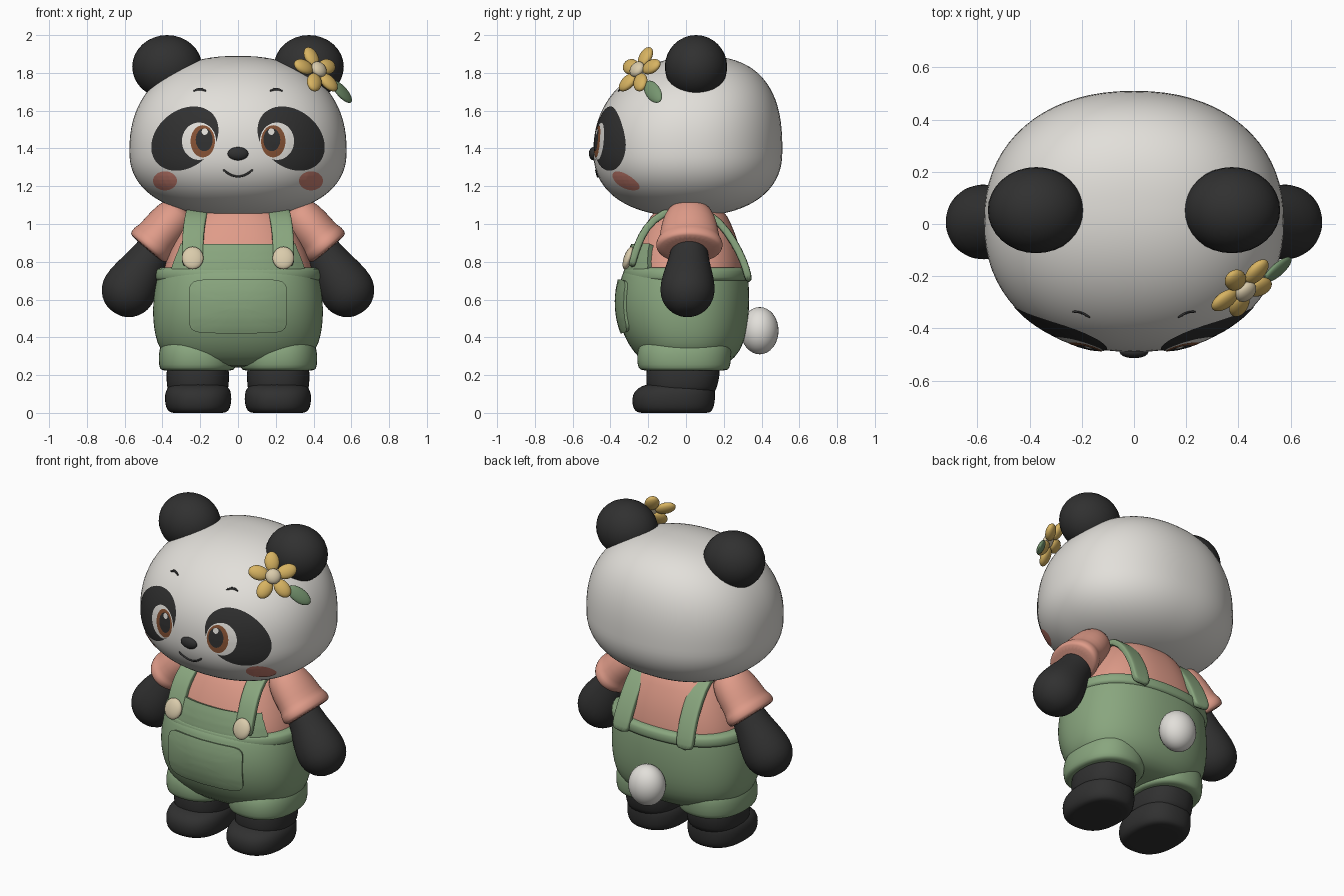
import bpy, bmesh, math
from mathutils import Vector, Matrix
from mathutils.bvhtree import BVHTree

if "Cube" in bpy.data.objects:
    bpy.data.objects.remove(bpy.data.objects["Cube"])

def material(name, r, g, b):
    m = bpy.data.materials.new(name)
    m.diffuse_color = (r, g, b, 1)
    m.use_nodes = True
    m.node_tree.nodes["Principled BSDF"].inputs["Base Color"].default_value = m.diffuse_color
    return m

WHITE = material("warm white", .76, .74, .70)
BLACK = material("soft black", .03, .03, .03)
SALMON = material("salmon", .74, .33, .25)
GREEN = material("sage green", .25, .38, .21)
YELLOW = material("flower yellow", .68, .45, .12)
CREAM = material("cream", .70, .60, .41)
BROWN = material("eye brown", .24, .085, .035)
BLUSH = material("blush", .60, .22, .17)
LEAF = material("leaf green", .18, .30, .16)

def finish(name, bm, mat, sub=0):
    me = bpy.data.meshes.new(name)
    bm.to_mesh(me)
    bm.free()
    ob = bpy.data.objects.new(name, me)
    bpy.context.collection.objects.link(ob)
    me.materials.append(mat)
    bpy.ops.object.select_all(action='DESELECT')
    ob.select_set(True)
    bpy.context.view_layer.objects.active = ob
    if sub:
        for p in me.polygons:
            p.use_smooth = True
        ob.modifiers.new("smooth", 'SUBSURF').levels = sub
        ob.modifiers["smooth"].render_levels = sub
    else:
        bpy.ops.object.shade_smooth_by_angle(angle=math.radians(50))
    return ob

def spow(v, e):
    return math.copysign(abs(v) ** e, v)

def ball(name, mat, loc, radii, axes=None, seg=32):
    bm = bmesh.new()
    bmesh.ops.create_uvsphere(bm, u_segments=seg, v_segments=seg // 2, radius=1)
    rot = Matrix(axes).transposed().to_4x4() if axes else Matrix.Identity(4)
    bm.transform(Matrix.Translation(loc) @ rot @ Matrix.Diagonal((*radii, 1)))
    return finish(name, bm, mat)

def sweep(name, mat, pts, ref=(1, 0, 0), axis=None, n=32, exp=2.0, sub=1):
    """Rings (x, y, z, a, b): a along ref, b across it."""
    bm, rings = bmesh.new(), []
    P = [Vector(p[:3]) for p in pts]
    for i, p in enumerate(pts):
        t = Vector(axis) if axis else P[min(i + 1, len(P) - 1)] - P[max(i - 1, 0)]
        t.normalize()
        u = Vector(ref)
        u = (u - t * u.dot(t)).normalized()
        v = t.cross(u)
        ring = []
        for k in range(n):
            a = 2 * math.pi * k / n
            ring.append(bm.verts.new(P[i] + u * p[3] * spow(math.cos(a), 2 / exp)
                                     + v * p[4] * spow(math.sin(a), 2 / exp)))
        rings.append(ring)
    for r, s in zip(rings, rings[1:]):
        for k in range(n):
            bm.faces.new((r[k], r[(k + 1) % n], s[(k + 1) % n], s[k]))
    bm.faces.new(rings[0][::-1])
    bm.faces.new(rings[-1])
    bmesh.ops.recalc_face_normals(bm, faces=bm.faces)
    return finish(name, bm, mat, sub)

def loft(name, mat, rows, x=0, exp=2.0, n=48):
    """Rows (z, half width, front y, back y)."""
    return sweep(name, mat, [(x, (f + b) / 2, z, w, (b - f) / 2) for z, w, f, b in rows],
                 axis=(0, 0, 1), exp=exp, n=n)

def surface(ob):
    return BVHTree.FromObject(ob, bpy.context.evaluated_depsgraph_get())

def project(tree, x, z, off):
    hit, nor, *_ = tree.ray_cast(Vector((x, -2, z)), Vector((0, 1, 0)))
    return hit + (nor if nor.y < 0 else -nor) * off

def plate(name, mat, tree, outline, off, thick=0, K=10):
    """Star-shaped x-z outline laid onto the front of a surface."""
    bm = bmesh.new()
    cx = sum(p[0] for p in outline) / len(outline)
    cz = sum(p[1] for p in outline) / len(outline)
    mid = bm.verts.new(project(tree, cx, cz, off))
    rings = [[bm.verts.new(project(tree, cx + (x - cx) * k / K, cz + (z - cz) * k / K, off))
              for x, z in outline] for k in range(1, K + 1)]
    n = len(outline)
    for i in range(n):
        j = (i + 1) % n
        bm.faces.new((mid, rings[0][i], rings[0][j]))
        for r, s in zip(rings, rings[1:]):
            bm.faces.new((r[i], s[i], s[j], r[j]))
    bm.normal_update()
    if sum(f.normal.y for f in bm.faces) > 0:
        bmesh.ops.reverse_faces(bm, faces=bm.faces)
    if thick:
        bmesh.ops.solidify(bm, geom=bm.faces[:], thickness=thick)
        bmesh.ops.recalc_face_normals(bm, faces=bm.faces)
    return finish(name, bm, mat)

def oval(cx, cz, a, b, deg=0, exp=2, n=48):
    c, s = math.cos(math.radians(deg)), math.sin(math.radians(deg))
    pts = []
    for k in range(n):
        t = 2 * math.pi * k / n
        p, q = a * spow(math.cos(t), 2 / exp), b * spow(math.sin(t), 2 / exp)
        pts.append((cx + p * c - q * s, cz + p * s + q * c))
    return pts

# Head: squarish egg with a sloping forehead
bm = bmesh.new()
bmesh.ops.create_uvsphere(bm, u_segments=72, v_segments=48, radius=1)
for v in bm.verts:
    h = math.hypot(v.co.x, v.co.y)
    cx, cy = (v.co.x / h, v.co.y / h) if h > 1e-5 else (0, 0)
    up = spow(v.co.z, 2 / 2.3)
    h = h ** (2 / 2.3)
    v.co = (.575 * h * spow(cx, 2 / 2.2),
            .01 + .5 * h * spow(cy, 2 / 2.2) + (.07 * up * up if up > 0 else 0),
            1.385 + up * (.505 if up > 0 else .345))
head = finish("head", bm, WHITE)
face = surface(head)

# Shirt torso and overalls body
shirt = loft("shirt", SALMON, [(.66, .40, -.30, .30), (.72, .40, -.305, .31), (.80, .385, -.295, .30),
             (.90, .345, -.262, .28), (1.0, .29, -.215, .24), (1.08, .22, -.16, .2), (1.11, .12, -.1, .12)], exp=2.4)
pants = loft("overalls", GREEN, [(.24, .20, -.13, .14), (.26, .34, -.22, .23), (.33, .415, -.285, .29),
             (.41, .44, -.33, .318), (.5, .452, -.358, .332), (.6, .45, -.366, .336), (.69, .437, -.352, .333),
             (.75, .425, -.332, .325), (.77, .41, -.318, .31)], exp=2.3)
loft("waistband", GREEN, [(.695, .42, -.31, .32), (.70, .442, -.335, .342), (.735, .444, -.335, .345),
     (.765, .436, -.33, .34), (.775, .41, -.30, .31)], exp=2.3)
torso, front = surface(shirt), surface(pants)

# Bib and front pocket
def edge(a, b, m=12):
    return [(a[0] + (b[0] - a[0]) * i / m, a[1] + (b[1] - a[1]) * i / m) for i in range(m)]
corners = [(-.335, .72), (.335, .72), (.33, .77), (.285, .885), (-.285, .885), (-.33, .77)]
plate("bib", GREEN, torso, sum((edge(a, b) for a, b in zip(corners, corners[1:] + corners[:1])), []), .028, .04)
plate("pocket", GREEN, front, oval(0, .565, .253, .138, exp=7, n=96), .016, .03)

# Nose, mouth, tail
ball("nose", BLACK, (0, -.49, 1.372), (.055, .024, .035))
smile = [project(face, x, 1.252 + 6 * x * x, .002) for x in [-.08 + .016 * i for i in range(11)]]
sweep("mouth", BLACK, [(*p, .006, .006) for p in smile], ref=(0, 0, 1), n=8)
ball("tail", WHITE, (0, .39, .435), (.112, .1, .125))

for s, side in ((1, "left"), (-1, "right")):
    # Painted face
    plate(side + "_eye_patch", BLACK, face, oval(s * .28, 1.452, .195, .148, -40 * s), .003)
    plate(side + "_eye_white", WHITE, face, oval(s * .205, 1.438, .09, .098), .005)
    plate(side + "_iris", BROWN, face, oval(s * .185, 1.437, .064, .084), .007)
    plate(side + "_pupil", BLACK, face, oval(s * .177, 1.445, .044, .06), .009)
    plate(side + "_eye_glint", WHITE, face, oval(s * .174, 1.487, .016, .017), .0105, K=3)
    plate(side + "_cheek", BLUSH, face, oval(s * .385, 1.23, .063, .05), .003)
    brow = [project(face, s * .202 + d, 1.713 - 9 * d * d, .001) for d in (-.035, -.018, 0, .018, .035)]
    sweep(side + "_brow", BLACK, [(*p, r, .005) for p, r in zip(brow, (.004, .008, .01, .008, .004))],
          ref=(0, 0, 1), n=8)
    # Ear
    ball(side + "_ear", BLACK, (s * .375, .053, 1.832), (.185, .165, .168))
    # Arm with mitten hand
    d = Vector((s * .54, -.04, -.84)).normalized()
    base = Vector((s * .575, .008, .655))
    sweep(side + "_arm", BLACK, [(*(base + d * t), a, a) for t, a in
          ((-.34, .09), (-.21, .1), (-.12, .125), (-.03, .145), (.04, .145), (.095, .118), (.132, .075), (.148, .03))],
          ref=(0, 1, 0), axis=d)
    # Sleeve with rolled hem
    d = Vector((s * .65, 0, -.76)).normalized()
    base = Vector((s * .478, .018, .868))
    sweep(side + "_sleeve", SALMON, [(*(base + d * t), a, b) for t, a, b in
          ((-.29, .08, .07), (-.26, .12, .10), (-.17, .15, .118), (-.07, .158, .116), (-.055, .172, .124),
           (-.03, .178, .128), (-.005, .174, .124), (.005, .15, .11))], ref=(0, 1, 0), axis=d)
    # Strap over the shoulder, with button
    sweep(side + "_strap", GREEN, [(s * x, y, z, .057, .02) for x, y, z in
          ((.24, -.29, .77), (.24, -.278, .82), (.24, -.255, .89), (.235, -.215, .98), (.22, -.13, 1.06),
           (.205, 0, 1.09), (.205, .13, 1.06), (.21, .22, .96), (.215, .285, .85), (.222, .32, .76),
           (.225, .335, .69))], n=24, exp=5)
    ball(side + "_button", CREAM, (s * .24, -.305, .82), (.057, .063, .024),
         [(1, 0, 0), (0, .33, .944), (0, -.944, .33)])
    # Shorts leg, leg and foot
    loft(side + "_shorts_cuff", GREEN, [(.225, .17, -.21, .19), (.225, .195, -.245, .225), (.25, .205, -.258, .236),
         (.31, .207, -.262, .242), (.36, .196, -.25, .24), (.43, .16, -.2, .2)], x=s * .215, exp=2.3, n=32)
    loft(side + "_leg", BLACK, [(.08, .15, -.2, .15), (.14, .165, -.21, .165), (.2, .167, -.212, .182),
         (.3, .165, -.21, .18)], x=s * .213, exp=2.3, n=32)
    loft(side + "_foot", BLACK, [(0, .12, -.22, .10), (0, .15, -.26, .13), (.025, .172, -.282, .148),
         (.075, .178, -.288, .155), (.115, .174, -.275, .155), (.145, .155, -.235, .15), (.16, .11, -.17, .12)],
         x=s * .211, exp=2.4, n=32)

# Flower with leaf by the ear
N = Vector((.55, -.62, .5)).normalized()
U = (Vector((0, 0, 1)) - N * N.z).normalized()
R = U.cross(N)
C = Vector((.418, -.248, 1.81))
for k in range(5):
    a = math.radians(90 + 72 * k)
    p = R * math.cos(a) + U * math.sin(a)
    ball("petal", YELLOW, C + p * .086, (.06, .043, .026), [p, N.cross(p), N], 24)
ball("flower_centre", CREAM, C + N * .018, (.045, .045, .028), [R, U, N], 24)
L = Vector((.11, .08, -.11)).normalized()
M = (N - L * N.dot(L)).normalized()
ball("leaf", LEAF, (.55, -.175, 1.70), (.082, .042, .018), [L, M.cross(L), M], 24)
